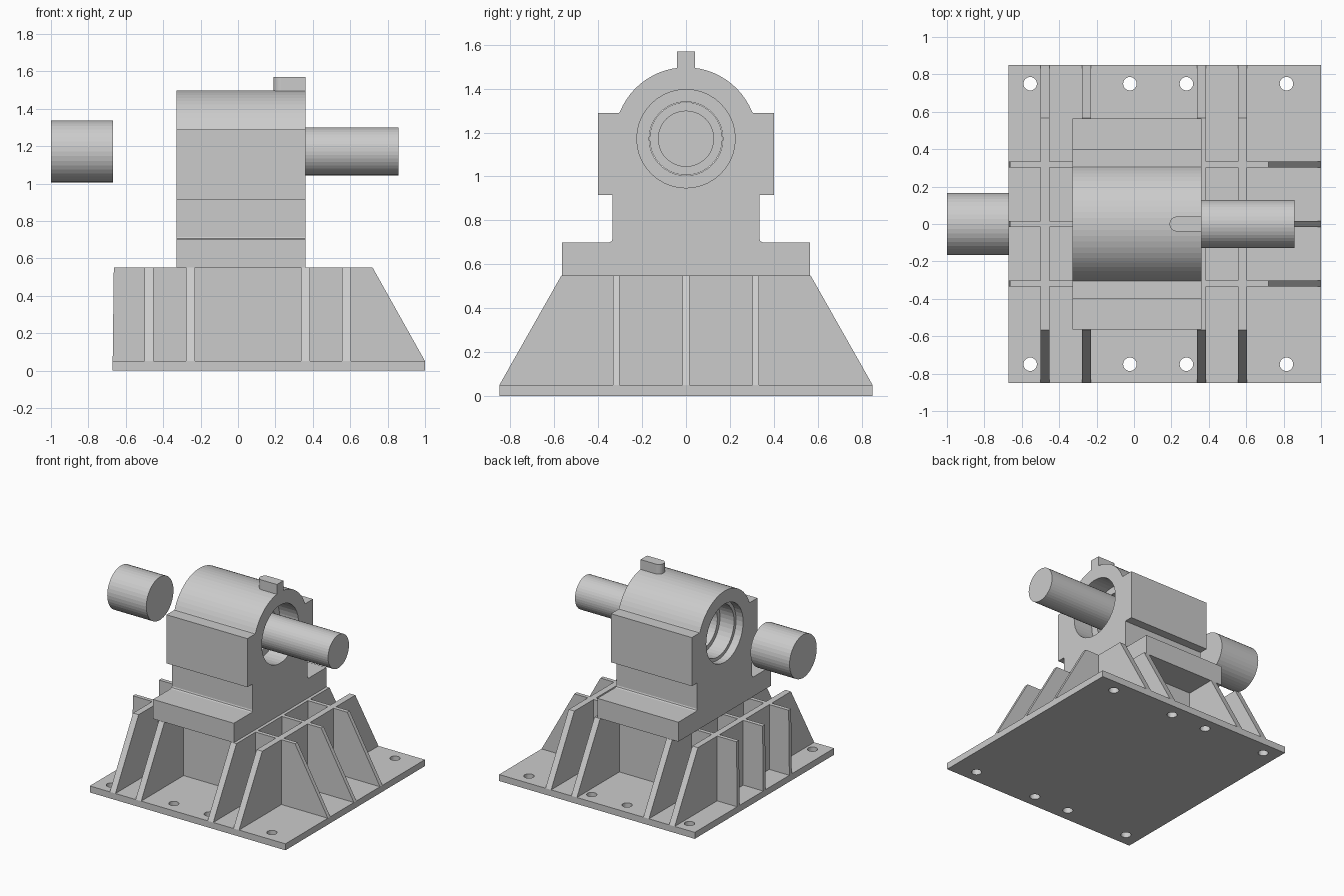
import bpy, bmesh
from math import cos, sin, pi, asin, sqrt

if "Cube" in bpy.data.objects:
    bpy.data.objects.remove(bpy.data.objects["Cube"])

AXIS_Z = 1.172   # height of the bore and shaft axis


def finish(name, bm):
    bmesh.ops.recalc_face_normals(bm, faces=bm.faces)
    me = bpy.data.meshes.new(name)
    bm.to_mesh(me)
    bm.free()
    ob = bpy.data.objects.new(name, me)
    bpy.context.collection.objects.link(ob)
    return ob


def prism(name, pts, place, depth):
    """Extrude a 2D outline; place(u, v) gives the 3D start point, depth the offset."""
    bm = bmesh.new()
    face = bm.faces.new([bm.verts.new(place(u, v)) for u, v in pts])
    ext = bmesh.ops.extrude_face_region(bm, geom=[face])
    verts = [g for g in ext["geom"] if isinstance(g, bmesh.types.BMVert)]
    bmesh.ops.translate(bm, verts=verts, vec=depth)
    return finish(name, bm)


def lathe_x(name, profile, n=40):
    """Solid of revolution around the shaft axis from (x, radius) points."""
    bm = bmesh.new()
    rings = [[bm.verts.new((x, r * cos(2 * pi * i / n), AXIS_Z + r * sin(2 * pi * i / n)))
              for i in range(n)] for x, r in profile]
    for a, b in zip(rings, rings[1:]):
        for i in range(n):
            j = (i + 1) % n
            bm.faces.new((a[i], a[j], b[j], b[i]))
    bm.faces.new(rings[0])
    bm.faces.new(rings[-1])
    return finish(name, bm)


def cut(ob, cutter):
    mod = ob.modifiers.new("cut", 'BOOLEAN')
    mod.operation = 'DIFFERENCE'
    mod.solver = 'EXACT'
    mod.object = cutter
    cutter.hide_render = True
    bpy.context.view_layer.objects.active = ob
    bpy.ops.object.modifier_apply(modifier=mod.name)
    bpy.data.objects.remove(cutter, do_unlink=True)


# Base plate with eight bolt holes
plate = prism("base_plate", [(-0.67, -0.85), (1, -0.85), (1, 0.85), (-0.67, 0.85)],
              lambda u, v: (u, v, 0), (0, 0, 0.05))
for hx in (-0.555, -0.022, 0.28, 0.815):
    for hy in (-0.75, 0.75):
        bpy.ops.mesh.primitive_cylinder_add(vertices=24, radius=0.036, depth=0.3,
                                            location=(hx, hy, 0))
        cut(plate, bpy.context.object)

# Cross ribs: trapezoid plates spanning the width
for i, x in enumerate((-0.475, -0.255, 0.36, 0.58)):
    prism(f"cross_rib_{i + 1}", [(-0.85, 0.05), (0.85, 0.05), (0.567, 0.55), (-0.567, 0.55)],
          lambda u, v: (x - 0.024, u, v), (0.048, 0, 0))

# Long ribs: sloped at the right end
for i, y in enumerate((-0.318, 0, 0.318)):
    prism(f"long_rib_{i + 1}", [(-0.67, 0.05), (1, 0.05), (0.72, 0.55), (-0.664, 0.55)],
          lambda u, v: (u, y - 0.015, v), (0, 0.03, 0))

# Bearing housing: symmetric profile with stepped sides and round top
R = 0.325
half = [(0.565, 0.55), (0.565, 0.70), (0.35, 0.70), (0.339, 0.705), (0.335, 0.715),
        (0.335, 0.915), (0.40, 0.915), (0.40, 1.29), (0.305, 1.29)]
a0 = asin((1.295 - AXIS_Z) / R)
arc = [(R * cos(a0 + (pi - 2 * a0) * i / 24), AXIS_Z + R * sin(a0 + (pi - 2 * a0) * i / 24))
       for i in range(25)]
outline = half + arc + [(-y, z) for y, z in reversed(half)]
housing = prism("bearing_housing", outline, lambda u, v: (-0.33, u, v), (0.69, 0, 0))

# Stepped bore through the housing
cut(housing, lathe_x("bore_cutter", [(-0.4, 0.225), (-0.27, 0.225), (-0.27, 0.2), (-0.15, 0.2),
                                     (-0.15, 0.168), (0.2, 0.168), (0.2, 0.224), (0.45, 0.224)]))

# Key on top with a rounded inner end
nose = [(0.23 - 0.04 * sin(pi * i / 12), 0.04 * cos(pi * i / 12)) for i in range(13)]
prism("top_key", [(0.36, 0.04)] + nose + [(0.36, -0.04)],
      lambda u, v: (u, v, 1.47), (0, 0, 0.1))

# Output shaft and the separate drive stub
lathe_x("output_shaft", [(0.0, 0.128), (0.858, 0.128)])
lathe_x("drive_stub", [(-1.0, 0.166), (-0.667, 0.166)])
